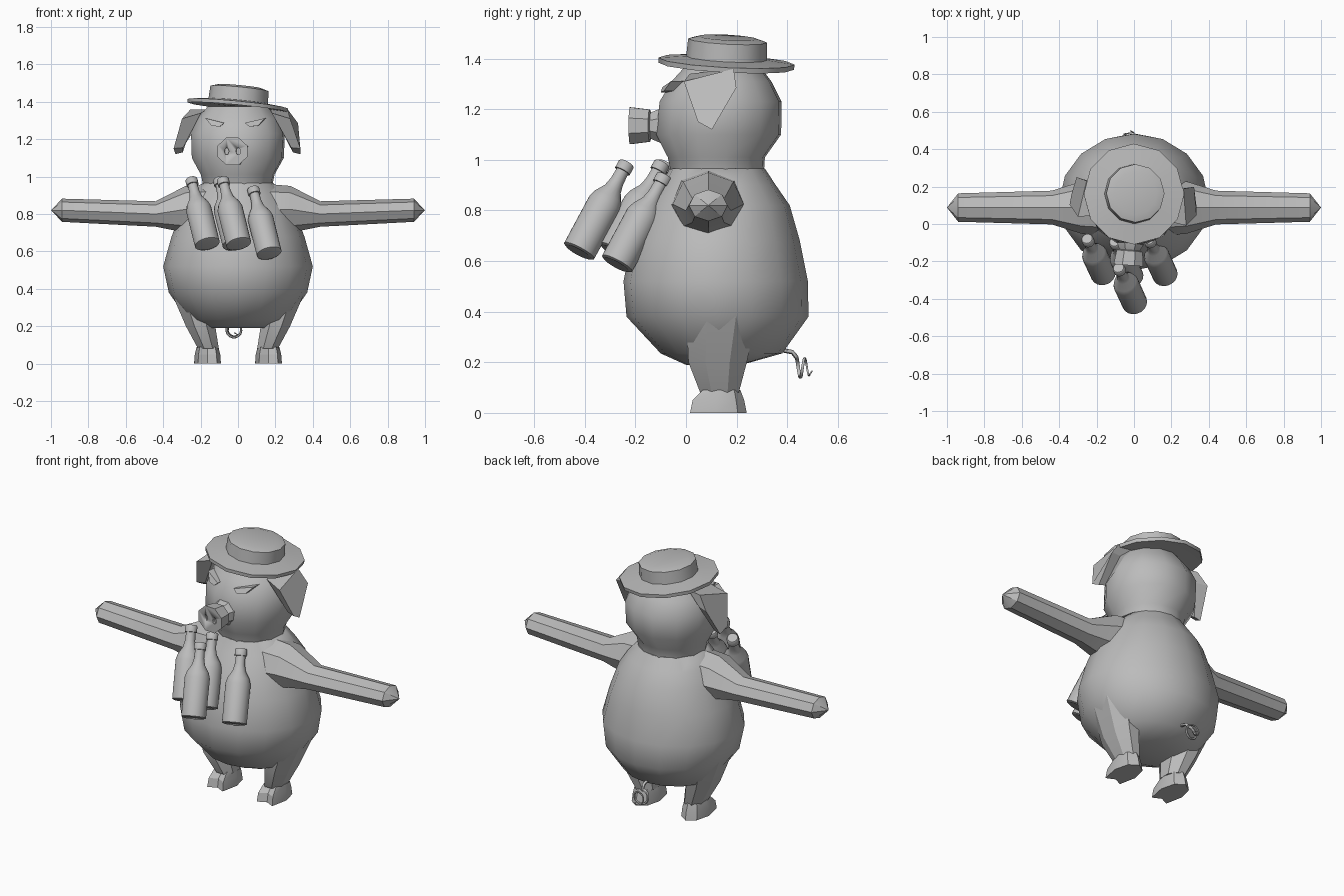
import bpy, bmesh, math
from mathutils import Matrix, Vector

if "Cube" in bpy.data.objects:
    bpy.data.objects.remove(bpy.data.objects["Cube"])

grey = bpy.data.materials.new("warm_grey")
grey.diffuse_color = (0.5, 0.5, 0.5, 1)
grey.use_nodes = True
grey.node_tree.nodes["Principled BSDF"].inputs["Base Color"].default_value = grey.diffuse_color


def finish(name, bm, angle=35, matrix=None):
    if matrix:
        bm.transform(matrix)
    bmesh.ops.recalc_face_normals(bm, faces=bm.faces)
    me = bpy.data.meshes.new(name)
    bm.to_mesh(me)
    bm.free()
    me.materials.append(grey)
    ob = bpy.data.objects.new(name, me)
    bpy.context.collection.objects.link(ob)
    bpy.ops.object.select_all(action='DESELECT')
    ob.select_set(True)
    bpy.context.view_layer.objects.active = ob
    bpy.ops.object.shade_smooth_by_angle(angle=math.radians(angle))
    return ob


def loft(name, rings, angle=35, matrix=None):
    """Skin a list of equal-length point rings and cap both ends."""
    bm = bmesh.new()
    vs = [[bm.verts.new(p) for p in r] for r in rings]
    n = len(vs[0])
    for a, b in zip(vs, vs[1:]):
        for i in range(n):
            j = (i + 1) % n
            bm.faces.new((a[i], a[j], b[j], b[i]))
    bm.faces.new(vs[0])
    bm.faces.new(vs[-1])
    bmesh.ops.remove_doubles(bm, verts=bm.verts, dist=0.0005)
    return finish(name, bm, angle, matrix)


def ring(c, u, v, n, off=0.0):
    c, u, v = Vector(c), Vector(u), Vector(v)
    return [c + u * math.cos(t) + v * math.sin(t)
            for t in (math.tau * i / n + off for i in range(n))]


def stack(rows, n, off=0.0):
    """Horizontal rings from rows of (z, half width, front y, back y)."""
    return [ring((0, (f + b) / 2, z), (w, 0, 0), (0, (b - f) / 2, 0), n, off)
            for z, w, f, b in rows]


def lathe(prof, n):
    return [ring((0, 0, z), (r, 0, 0), (0, r, 0), n) for r, z in prof]


def prism(name, front, back, angle=20, matrix=None):
    return loft(name, [front, back], angle, matrix)


# Round body
loft("body", stack([(0.19, 0.17, -0.0, 0.22), (0.235, 0.27, -0.10, 0.38),
                    (0.38, 0.37, -0.235, 0.484), (0.52, 0.40, -0.247, 0.482),
                    (0.68, 0.355, -0.215, 0.45), (0.82, 0.30, -0.155, 0.41),
                    (0.90, 0.25, -0.10, 0.355), (0.965, 0.19, -0.065, 0.312)], 16), 50)

# Head parts share a small turn about the neck
pivot = Vector((0, 0.14, 0))
turn = (Matrix.Translation(pivot) @ Matrix.Rotation(math.radians(-4.7), 4, 'Z')
        @ Matrix.Translation(-pivot))
loft("head", stack([(0.94, 0.185, -0.06, 0.31), (1.01, 0.20, -0.075, 0.315),
                    (1.10, 0.25, -0.122, 0.38), (1.23, 0.255, -0.108, 0.382),
                    (1.31, 0.22, -0.06, 0.34), (1.375, 0.165, 0.0, 0.29)],
                   12, math.pi / 12), 40, turn)

# Snout with sunken nostrils
snout = loft("snout", [ring((0, y, 1.135), (r, 0, 0), (0, 0, r * 0.92), 8, math.pi / 8)
                       for y, r in ((-0.05, 0.085), (-0.09, 0.085), (-0.14, 0.06),
                                    (-0.145, 0.075), (-0.222, 0.086))], 25, turn)
for s in (-1, 1):
    hole = loft("nostril_cutter", [ring((s * 0.031, y, 1.135), (0.012, 0, 0), (0, 0, 0.019), 10)
                                   for y in (-0.24, -0.205)], 30, turn)
    hole.hide_render = True
    hole.hide_set(True)
    cut = snout.modifiers.new("nostril", 'BOOLEAN')
    cut.operation = 'DIFFERENCE'
    cut.object = hole

# Folded ears and scowling eyelids on both sides
ear_outer = [(0.29, 0.015, 1.31), (0.26, 0.21, 1.36), (0.315, 0.225, 1.285),
             (0.335, 0.13, 1.12), (0.34, 0.075, 1.15)]
ear_inner = [(0.19, 0.03, 1.34), (0.17, 0.20, 1.36), (0.25, 0.21, 1.29),
             (0.295, 0.13, 1.13), (0.29, 0.085, 1.155)]
lid_front = [(0.16, -0.045, 1.312), (0.055, -0.09, 1.287),
             (0.08, -0.094, 1.267), (0.125, -0.078, 1.272)]
for s, side in ((-1, "left"), (1, "right")):
    def flip(pts, dy=0):
        return [(s * x, y + dy, z) for x, y, z in pts]
    prism(side + "_ear", flip(ear_outer), flip(ear_inner), 20, turn)
    prism(side + "_eyelid", flip(lid_front), flip(lid_front, 0.09), 20, turn)

    # Tapered outstretched arm with pointed end
    arm = [(0.16, 0.82, 0.14, 0.15), (0.28, 0.825, 0.125, 0.14), (0.44, 0.80, 0.068, 0.09),
           (0.94, 0.82, 0.062, 0.076), (1.0, 0.82, 0.0, 0.0)]
    loft(side + "_arm", [ring((s * x, 0.088, z), (0, 0, rz), (0, ry, 0), 8)
                         for x, z, rz, ry in arm], 30)

    # Leg: rows of (z, inner x, outer x, front y, back y)
    leg = [(0.08, 0.098, 0.218, 0.05, 0.215), (0.20, 0.115, 0.285, 0.0, 0.25),
           (0.38, 0.13, 0.365, -0.01, 0.29)]
    loft(side + "_leg", [ring((s * (a + b) / 2, (f + k) / 2, z), ((b - a) / 2, 0, 0),
                              (0, (k - f) / 2, 0), 8, math.pi / 8)
                         for z, a, b, f, k in leg], 30)

    # Cloven foot: the front point is pulled in to split the toes
    foot = []
    for z, w, f, k in ((0.0, 0.072, 0.0, 0.24), (0.05, 0.068, 0.01, 0.23),
                       (0.09, 0.058, 0.05, 0.215)):
        c = (s * 0.163, (f + k) / 2, z)
        pts = ring(c, (w, 0, 0), (0, (k - f) / 2, 0), 8)
        pts[6].y += 0.04
        for i in (5, 7):
            pts[i].y = f + 0.016
        foot.append(pts)
    loft(side + "_foot", foot, 30)

# Tilted brimmed hat
tilt = (Matrix.Translation((0, 0.16, 1.39)) @ Matrix.Rotation(math.radians(5.5), 4, 'Y')
        @ Matrix.Rotation(math.radians(-3), 4, 'X'))
loft("hat", lathe([(0.0, -0.015), (0.17, -0.012), (0.268, -0.02), (0.27, 0.0), (0.16, 0.012),
                   (0.156, 0.082), (0.115, 0.094), (0.0, 0.086)], 12), 35, tilt)

# Four floating bottles, all leaning the same way
lean = Vector((-0.087, 0.19, 0.35))
aim = lean.to_track_quat('Z', 'Y').to_matrix().to_4x4()
bottle = [(0.0, 0.012), (0.055, 0.0), (0.068, 0.006), (0.069, 0.22), (0.06, 0.25), (0.036, 0.29),
          (0.028, 0.325), (0.026, 0.372), (0.033, 0.373), (0.033, 0.405), (0.028, 0.411), (0, 0.411)]
for base in ((0.005, -0.425, 0.635), (-0.163, -0.27, 0.635),
             (-0.015, -0.285, 0.635), (0.168, -0.275, 0.585)):
    loft("bottle", lathe(bottle, 18), 40, Matrix.Translation(base) @ aim)

# Curly tail as a thin swept tube
path = [Vector((-0.01, 0.37, 0.25)), Vector((-0.015, 0.42, 0.24))]
for i in range(25):
    t = i / 24
    a = math.pi / 2 + t * math.tau * 1.6
    r = 0.042 - 0.01 * t
    path.append(Vector((-0.02 + r * math.cos(a), 0.435 + 0.055 * t, 0.18 + r * math.sin(a))))
path.append(Vector((-0.02, 0.498, 0.165)))
tube = []
for i, p in enumerate(path):
    d = (path[min(i + 1, len(path) - 1)] - path[max(i - 1, 0)]).normalized()
    u = d.cross(Vector((0.05, 1, 0.1) if i > 2 else (1, 0, 0))).normalized()
    v = d.cross(u)
    r = 0.009 * (1 - 0.7 * i / len(path))
    tube.append(ring(p, u * r, v * r, 6))
loft("tail", tube, 60)
